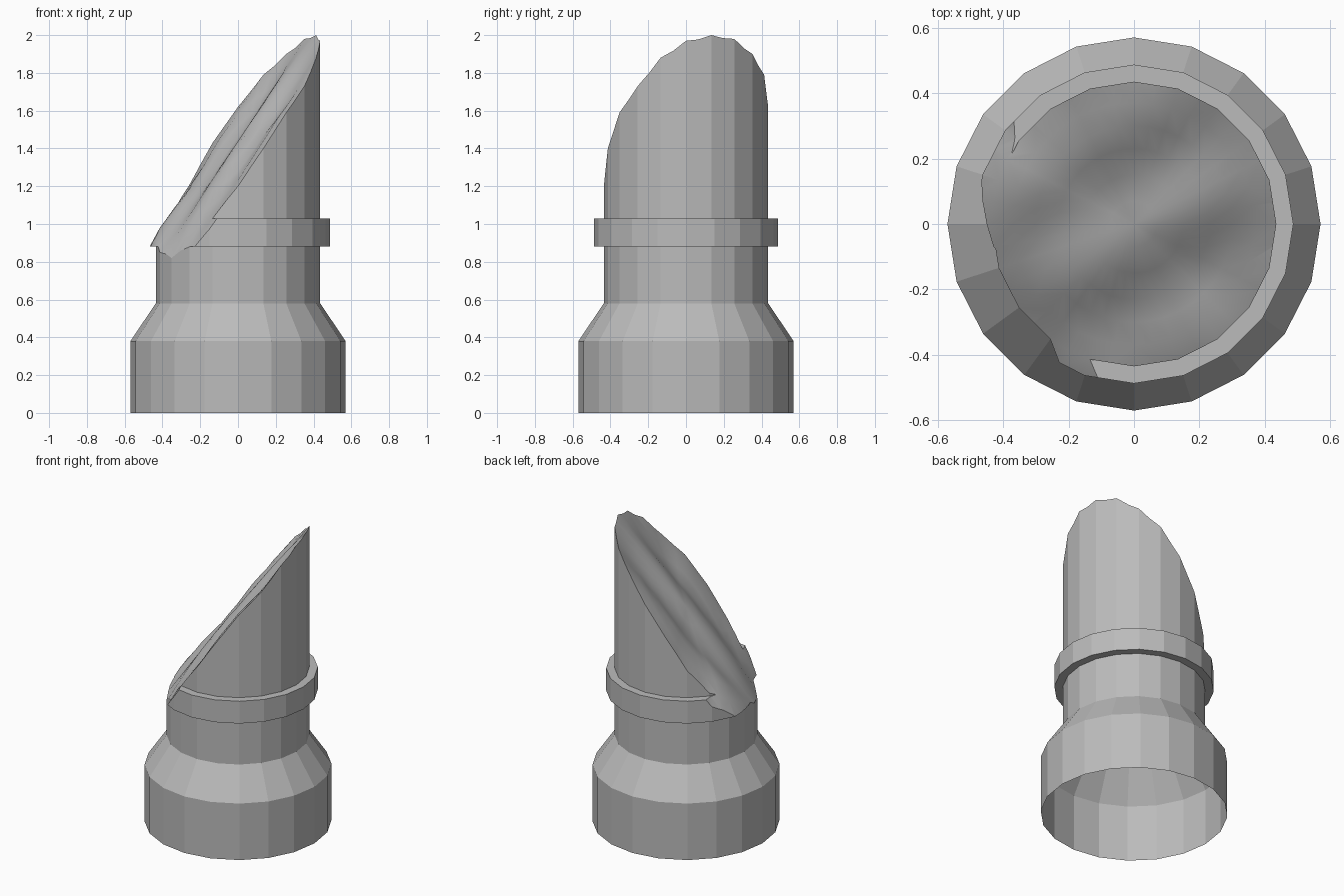
import bpy, bmesh, math
from mathutils import Vector

cube = bpy.data.objects.get("Cube")
if cube:
    bpy.data.objects.remove(cube, do_unlink=True)

SIDES = 20
R = 0.435

stone = bpy.data.materials.new("grey stone")
stone.use_nodes = True
stone.diffuse_color = (0.5, 0.5, 0.5, 1)
stone.node_tree.nodes["Principled BSDF"].inputs["Base Color"].default_value = (0.5, 0.5, 0.5, 1)


def make_object(name, bm):
    bmesh.ops.recalc_face_normals(bm, faces=bm.faces[:])
    mesh = bpy.data.meshes.new(name)
    bm.to_mesh(mesh)
    bm.free()
    mesh.materials.append(stone)
    ob = bpy.data.objects.new(name, mesh)
    bpy.context.scene.collection.objects.link(ob)
    return ob


def ring(bm, r, height, count):
    """Circle of vertices; height is a function of radius and angle."""
    angles = [2 * math.pi * i / count for i in range(count)]
    return [bm.verts.new((r * math.cos(a), r * math.sin(a), height(r, a))) for a in angles]


def bridge(bm, a, b, smooth=False):
    n = len(a)
    for i in range(n):
        j = (i + 1) % n
        bm.faces.new((a[i], a[j], b[j], b[i])).smooth = smooth


# Column: footing, taper, shaft and collar turned from one profile
profile = [(0.57, 0), (0.57, 0.38), (R, 0.58), (R, 0.88), (0.487, 0.88),
           (0.487, 1.03), (R, 1.03), (R, 2.2)]
bm = bmesh.new()
rings = [ring(bm, r, lambda _r, _a, z=z: z, SIDES) for r, z in profile]
for a, b in zip(rings, rings[1:]):
    bridge(bm, a, b)
bm.faces.new(rings[0])
bm.faces.new(rings[-1])
column = make_object("broken_column", bm)

# Height of the broken edge at each corner of the shaft
rim = [1.97, 2.0, 1.98, 1.90, 1.79, 1.62, 1.43, 1.21, 1.05, 0.98,
       0.91, 0.85, 0.82, 0.88, 1.03, 1.2, 1.40, 1.59, 1.73, 1.88]


def plane(r, a):
    return 1.42 + 1.2 * r * math.cos(a) + 0.48 * r * math.sin(a)


def fracture(r, a):
    t = a / (2 * math.pi) * SIDES
    i = int(t + 1e-6)
    f = max(0, t - i)
    edge = rim[i % SIDES] * (1 - f) + rim[(i + 1) % SIDES] * f
    k = min(r / R, 1.0)
    z = plane(r, a) + (edge - plane(R, a)) * k * k
    # Rough ridges inside, steeper spill over the low side
    x, y = r * math.cos(a), r * math.sin(a)
    z += 0.035 * (1 - k ** 4) * math.sin(9 * x - 15 * y + 0.6)
    return z - max(0, r - R) * 0.8 * max(0, -math.cos(a))


# Cutter whose underside is the fracture surface
bm = bmesh.new()
count = SIDES * 2
radii = [0.07, 0.15, 0.23, 0.3, 0.37, R, 0.5, 0.7]
levels = [ring(bm, r, fracture, count) for r in radii]
for a, b in zip(levels, levels[1:]):
    bridge(bm, a, b, True)
centre = bm.verts.new((0, 0, fracture(0, 0)))
for i in range(count):
    bm.faces.new((centre, levels[0][i], levels[0][(i + 1) % count])).smooth = True
lid = ring(bm, 0.7, lambda r, a: 3, count)
bridge(bm, levels[-1], lid)
bm.faces.new(lid)
cutter = make_object("fracture_cutter", bm)
cutter.hide_render = True

cut = column.modifiers.new("fracture", "BOOLEAN")
cut.operation = "DIFFERENCE"
cut.solver = "EXACT"
cut.object = cutter
bpy.context.view_layer.objects.active = column
bpy.ops.object.modifier_apply(modifier=cut.name)
bpy.data.objects.remove(cutter, do_unlink=True)

# Open underside
bm = bmesh.new()
bm.from_mesh(column.data)
floor = [f for f in bm.faces if f.calc_center_median().z < 0.001]
bmesh.ops.delete(bm, geom=floor, context="FACES")
bm.to_mesh(column.data)
bm.free()
